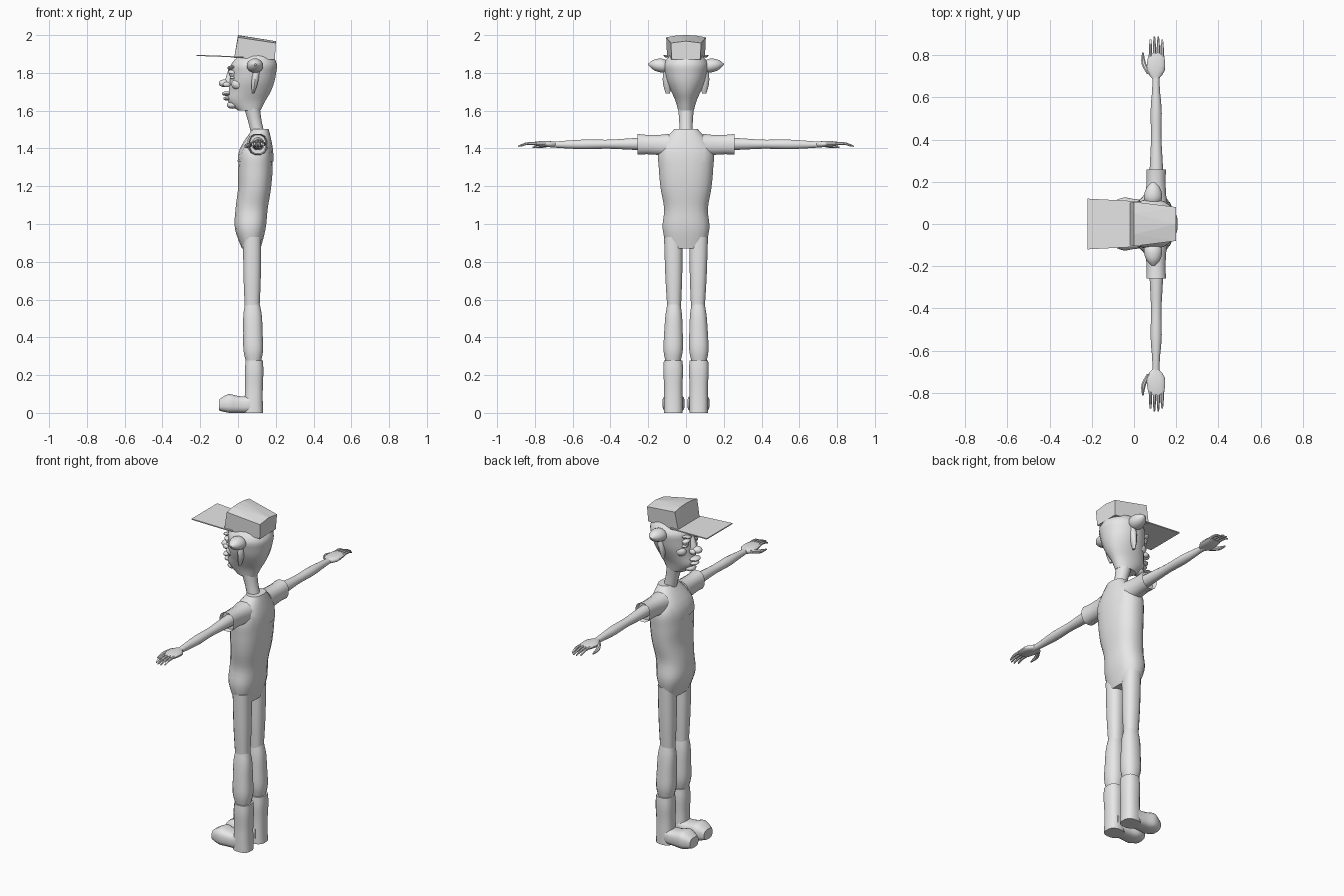
import bpy, bmesh, math
from mathutils import Matrix, Vector

cube = bpy.data.objects.get("Cube")
if cube:
    bpy.data.objects.remove(cube, do_unlink=True)

paint = (0.8, 0.8, 0.8, 1)
grey = bpy.data.materials.new("plain_grey")
grey.use_nodes = True
grey.diffuse_color = paint
grey.node_tree.nodes["Principled BSDF"].inputs["Base Color"].default_value = paint


def finish(name, bm, smooth=True):
    """Turn a bmesh into a named grey object."""
    bmesh.ops.recalc_face_normals(bm, faces=bm.faces[:])
    mesh = bpy.data.meshes.new(name)
    bm.to_mesh(mesh)
    bm.free()
    mesh.materials.append(grey)
    obj = bpy.data.objects.new(name, mesh)
    bpy.context.collection.objects.link(obj)
    if smooth:
        bpy.ops.object.select_all(action="DESELECT")
        obj.select_set(True)
        bpy.context.view_layer.objects.active = obj
        bpy.ops.object.shade_smooth_by_angle(angle=math.radians(40))
    return obj


def sample(values, t):
    """Smooth curve through evenly spaced numbers or vectors, t from 0 to 1."""
    last = len(values) - 1
    place = t * last
    i = min(int(place), last - 1)
    f = place - i
    before, start = values[max(i - 1, 0)], values[i]
    end, after = values[i + 1], values[min(i + 2, last)]
    slope_in, slope_out = (end - before) / 2, (after - start) / 2
    blend = f * f * (3 - 2 * f)
    return (start * (1 - blend) + end * blend
            + slope_in * (f * (1 - f) ** 2) - slope_out * (f * f * (1 - f)))


def signed_power(value, exponent):
    return math.copysign(abs(value) ** exponent, value)


def tube(name, path, halves_a, halves_b=None, side=1, power=2.4, sides=16, rings=13, hollow=0):
    """Skin rounded sections along a path; half sizes run in axis order."""
    path = [Vector(p) for p in path]
    halves_b = halves_b or halves_a
    run = path[-1] - path[0]
    axis = max(range(3), key=lambda i: abs(run[i]))
    a, b = [i for i in range(3) if i != axis]
    bm = bmesh.new()
    loops = []
    for step in range(rings):
        t = step / (rings - 1)
        centre, size_a, size_b = (sample(v, t) for v in (path, halves_a, halves_b))
        loop = []
        for k in range(sides):
            angle = math.tau * (k + 0.5) / sides
            point = centre.copy()
            point[a] += size_a * signed_power(math.cos(angle), 2 / power)
            point[b] += size_b * signed_power(math.sin(angle), 2 / power)
            point.y *= side
            loop.append(bm.verts.new(point))
        loops.append(loop)
    for low, high in zip(loops, loops[1:]):
        for k in range(sides):
            n = (k + 1) % sides
            bm.faces.new((low[k], low[n], high[n], high[k]))
    bm.faces.new(loops[0])
    mouth = bm.faces.new(loops[-1])
    if hollow:
        bmesh.ops.recalc_face_normals(bm, faces=bm.faces[:])
        bmesh.ops.inset_individual(bm, faces=[mouth], thickness=hollow)
        bmesh.ops.translate(bm, verts=mouth.verts[:], vec=mouth.normal * -hollow * 4)
    return finish(name, bm)


def upright(bottom, top, centres):
    """Path points on the middle plane, evenly spaced in height."""
    rise = (top - bottom) / (len(centres) - 1)
    return [(x, 0, bottom + i * rise) for i, x in enumerate(centres)]


def ball(name, centre, radii, tilt=0):
    bm = bmesh.new()
    place = Matrix.Translation(centre) @ Matrix.Rotation(tilt, 4, "X") @ Matrix.Diagonal((*radii, 1))
    bmesh.ops.create_uvsphere(bm, u_segments=14, v_segments=9, radius=1, matrix=place)
    return finish(name, bm)


def hull(name, points):
    """Flat-faced solid from points, repeated on both sides."""
    bm = bmesh.new()
    for x, y, z in points:
        for side in (-1, 1):
            bm.verts.new((x, y * side, z))
    bmesh.ops.remove_doubles(bm, verts=bm.verts[:], dist=0.001)
    bmesh.ops.convex_hull(bm, input=bm.verts[:])
    bmesh.ops.dissolve_limit(bm, angle_limit=0.02, verts=bm.verts[:], edges=bm.edges[:])
    return finish(name, bm, smooth=False)


# Head and neck
tube("head", upright(1.6, 1.9, (.06, .045, .062, .074, .081, .086, .095)),
     (.06, .1, .112, .119, .122, .121, .08), (.042, .056, .078, .1, .113, .118, .08),
     power=2.1, sides=20, rings=19)
tube("neck", upright(1.47, 1.63, (.107, .088, .07)), (.036, .037, .045), power=2)

# Face
ball("nose_tip", (-.073, 0, 1.745), (.03, .026, .02))
tube("nose_bridge", upright(1.73, 1.82, (-.05, -.03)), (.03, .02), (.024, .012))
ball("upper_lip", (-.06, 0, 1.69), (.027, .037, .012))
ball("lower_lip", (-.055, 0, 1.664), (.024, .032, .011))
ball("chin", (-.03, 0, 1.63), (.03, .033, .02))

# Cap: tapered crown with a ridged top, and a flat brim
hull("cap_crown", [
    (-.02, .1, 1.88), (0, .105, 1.988), (0, .05, 1.998), (0, 0, 2),
    (.195, .075, 1.87), (.2, .08, 1.958), (.2, 0, 1.968)])
hull("cap_brim", [(x, width, z + lift) for x, width, z in ((-.22, .12, 1.89), (.03, .107, 1.88))
                  for lift in (0, .006)])

# Torso, with a bib cut from a slightly swollen copy of it
torso = tube("torso", upright(.87, 1.5, (.07, .065, .072, .087, .092, .097, .12)),
             (.05, .082, .086, .088, .092, .085, .04), (.1, .125, .117, .135, .145, .143, .06),
             sides=20, rings=25)
bib = bmesh.new()
bib.from_mesh(torso.data)
swelling = [(v, v.normal * .004) for v in bib.verts]
for vert, push in swelling:
    vert.co += push
for edge, outward in (((0, .104, 0), (0, 1, 0)), ((0, -.104, 0), (0, -1, 0)),
                      ((0, 0, 1.33), (0, 0, -1))):
    bmesh.ops.bisect_plane(bib, geom=bib.verts[:] + bib.edges[:] + bib.faces[:],
                           plane_co=edge, plane_no=outward, clear_outer=True)
finish("bib", bib)

for label, side in (("left", -1), ("right", 1)):
    # Eyes, cheeks and nostrils
    for part, centre, radii, tilt in (
            ("nostril", (-.06, .025, 1.738), (.02, .013, .014), 0),
            ("eye", (-.026, .042, 1.795), (.022, .023, .02), 0),
            ("eyelid", (-.03, .043, 1.805), (.023, .026, .012), -.2),
            ("eye_bag", (-.024, .043, 1.777), (.02, .025, .01), -.2),
            ("brow", (-.035, .042, 1.826), (.022, .034, .01), .25),
            ("cheek", (0, .05, 1.74), (.036, .032, .03), 0)):
        x, y, z = centre
        ball(f"{label}_{part}", (x, y * side, z), radii, tilt * side)

    # Side tuft and hanging ear
    tube(label + "_side_tuft", [(.089, .09, 1.835), (.092, .2, 1.845)],
         (.028, .045, .035, .006), (.025, .038, .03, .004), side, power=2, sides=12)
    tube(label + "_ear", [(.08, .096, 1.69), (.097, .105, 1.81)],
         (.005, .018, .018), (.011, .022, .015), side, power=2, sides=10)

    # Short sleeve with a hollow cuff, and the arm
    tube(label + "_sleeve", [(.103, .09, 1.417), (.105, .257, 1.422)],
         (.058, .046, .048), (.062, .052, .056), side, sides=12, rings=4, hollow=.006)
    tube(label + "_arm", [(.106, .23, 1.424), (.104, .72, 1.42)],
         (.034, .03, .025, .027, .018, .018), (.034, .03, .024, .026, .02, .014), side, power=2)

    # Hand
    tube(label + "_palm", [(.102, .69, 1.422), (.106, .81, 1.426)],
         (.018, .043, .042, .035), (.014, .016, .014, .008), side, rings=7)
    for number, finger in enumerate(("index", "middle", "ring", "little")):
        x = .078 + number * .0185
        tip = .89 - .007 * (number - 1.5) ** 2
        tube(f"{label}_{finger}_finger", [(x, .79, 1.427), (x, .84, 1.426), (x, tip, 1.412)],
             (.008, .008, .004), (.009, .008, .004), side, power=2, sides=8, rings=6)
    tube(label + "_thumb", [(.073, .71, 1.423), (.046, .76, 1.413), (.042, .812, 1.406)],
         (.013, .012, .004), (.011, .011, .004), side, power=2, sides=8, rings=7)

    # Trouser leg in two tubes
    tube(label + "_thigh", [(.075, .063, .56), (.075, .067, .93)],
         (.04, .047, .049), (.037, .046, .05), side)
    tube(label + "_shin", [(.082, .069, .27), (.076, .064, .575)],
         (.04, .053, .052, .05, .04), (.04, .052, .05, .045, .036), side)

    # Boot
    tube(label + "_boot_shaft", [(.082, .067, 0), (.086, .068, .277)],
         (.052, .049, .048, .05, .046), (.05, .05, .049, .053, .05), side, power=2.6)
    heights = (.03, .05, .045, .045, .06)
    tube(label + "_boot_foot",
         [(.05 * i - .1, .066, max(h, .042)) for i, h in enumerate(heights)],
         (.04, .06, .053, .05, .05), heights, side, power=3)
